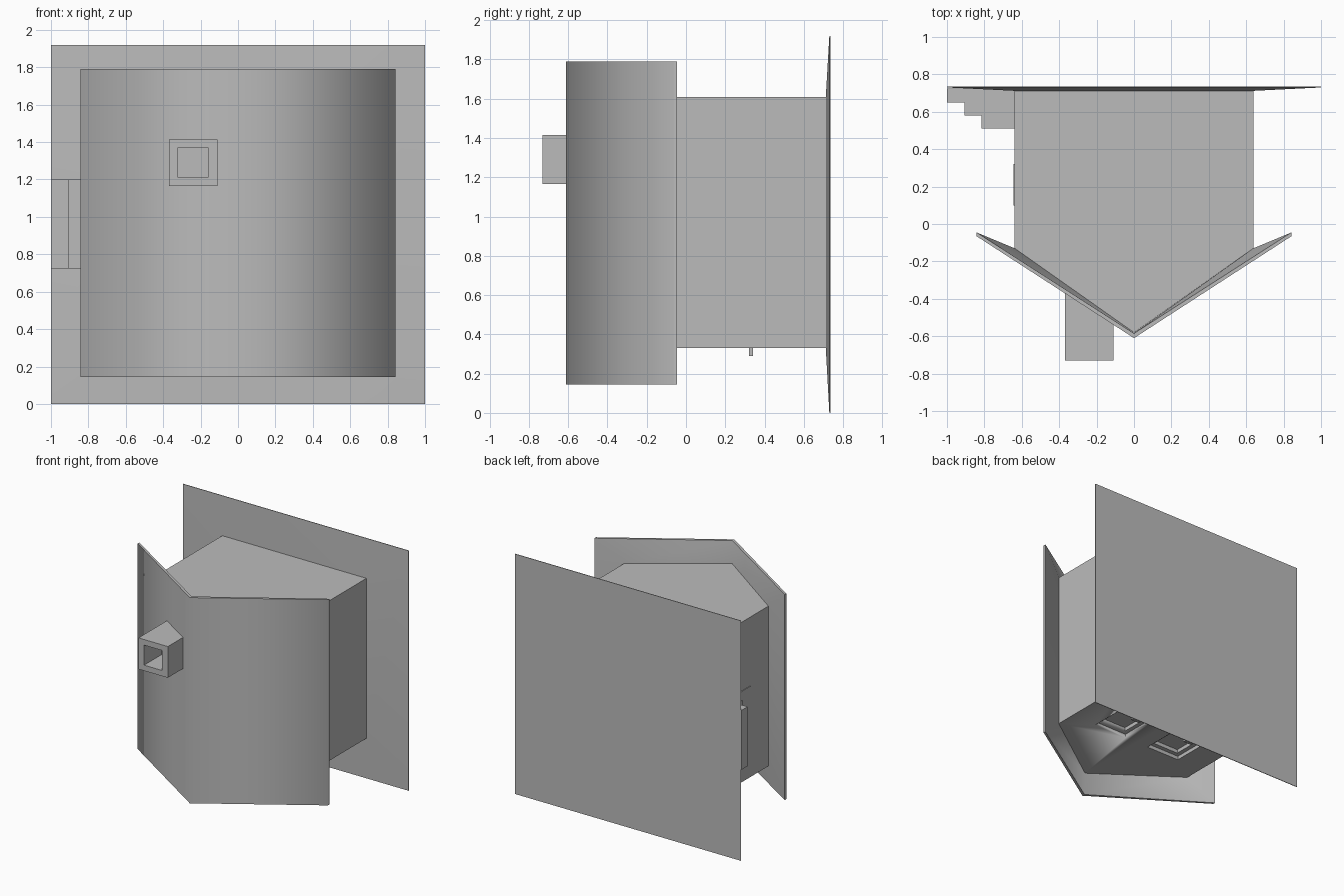
import bpy, bmesh
from math import radians

cube = bpy.data.objects.get("Cube")
if cube:
    bpy.data.objects.remove(cube)

grey = bpy.data.materials.new("plain grey")
grey.use_nodes = True
colour = (0.5, 0.5, 0.5, 1)
grey.diffuse_color = colour
grey.node_tree.nodes["Principled BSDF"].inputs["Base Color"].default_value = colour


def finish(name, bm, angle=30):
    bmesh.ops.recalc_face_normals(bm, faces=bm.faces)
    mesh = bpy.data.meshes.new(name)
    bm.to_mesh(mesh)
    bm.free()
    mesh.materials.append(grey)
    ob = bpy.data.objects.new(name, mesh)
    bpy.context.collection.objects.link(ob)
    bpy.ops.object.select_all(action="DESELECT")
    ob.select_set(True)
    bpy.context.view_layer.objects.active = ob
    bpy.ops.object.shade_smooth_by_angle(angle=radians(angle))
    return ob


def loft(name, loops, angle=30):
    """Skin a row of matching loops and close both ends."""
    bm = bmesh.new()
    rows = [[bm.verts.new(p) for p in loop] for loop in loops]
    n = len(rows[0])
    for a, b in zip(rows, rows[1:]):
        for i in range(n):
            j = (i + 1) % n
            bm.faces.new((a[i], a[j], b[j], b[i]))
    for r in (rows[0], rows[-1]):
        if n == 6:  # folded end, one quad per wing
            bm.faces.new((r[0], r[1], r[4], r[5]))
            bm.faces.new((r[1], r[2], r[3], r[4]))
        else:
            bm.faces.new(r)
    return finish(name, bm, angle)


def vee(half, y_side, y_mid, low, high):
    """Loop around a folded sheet with its crease at x = 0."""
    top = [(-half, y_side, high), (0, y_mid, high), (half, y_side, high)]
    return top + [(x, y, low) for x, y, z in reversed(top)]


def rect(x0, x1, z0, z1, y):
    return [(x0, y, z0), (x1, y, z0), (x1, y, z1), (x0, y, z1)]


def box(name, x0, x1, y0, y1, z0, z1):
    return loft(name, [rect(x0, x1, z0, z1, y) for y in (y0, y1)])


# Folded front shield, flaring out from the body
LOW, HIGH, SIDE = 0.33, 1.61, 0.638
neck = vee(SIDE, -0.13, -0.58, LOW, HIGH)
loft("front_shield", [vee(0.842, -0.065, -0.61, 0.145, 1.79),
                      vee(0.842, -0.045, -0.585, 0.145, 1.79), neck], 70)

# Body with a pointed front
body = loft("body", [neck, vee(SIDE, 0.72, 0.72, LOW, HIGH)])

# Back plate, bevelled towards the body
loft("back_plate", [rect(-SIDE, SIDE, LOW, HIGH, 0.712),
                    rect(-1, 1, 0, 1.92, 0.73),
                    rect(-1, 1, 0, 1.92, 0.735)])

# Two stepped recesses under the body
for x in (-0.26, 0.26):
    for half, depth in ((0.15, 0.03), (0.115, 0.06)):
        cutter = box("recess_cutter", x - half, x + half, 0.18 - half, 0.18 + half,
                     LOW - 0.1, LOW + depth)
        cutter.hide_render = True
        mod = body.modifiers.new("recess", "BOOLEAN")
        mod.operation = "DIFFERENCE"
        mod.solver = "EXACT"
        mod.object = cutter
        bpy.context.view_layer.objects.active = body
        bpy.ops.object.modifier_apply(modifier=mod.name)
        bpy.data.objects.remove(cutter)
    box("recess_lip", x - 0.04, x + 0.04, 0.32, 0.34, 0.29, LOW + 0.01)

# Square front spout with a hollow mouth
outer, inner = (-0.37, -0.11, 1.165, 1.415), (-0.32, -0.16, 1.21, 1.37)
loft("front_spout", [rect(*outer, -0.33), rect(*outer, -0.73),
                     rect(*inner, -0.73), rect(*inner, -0.51)])

# Stepped side block between the body and the back plate
stairs = [(-0.6, 0.725), (-1, 0.725), (-1, 0.65), (-0.905, 0.65), (-0.905, 0.58),
          (-0.815, 0.58), (-0.815, 0.51), (-0.6, 0.51)]
loft("side_steps", [[(x, y, z) for x, y in stairs] for z in (0.725, 1.2)])

# Thin panel on the same side wall
box("side_panel", -SIDE - 0.005, -SIDE + 0.01, 0.1, 0.32, 0.85, 1.06)
